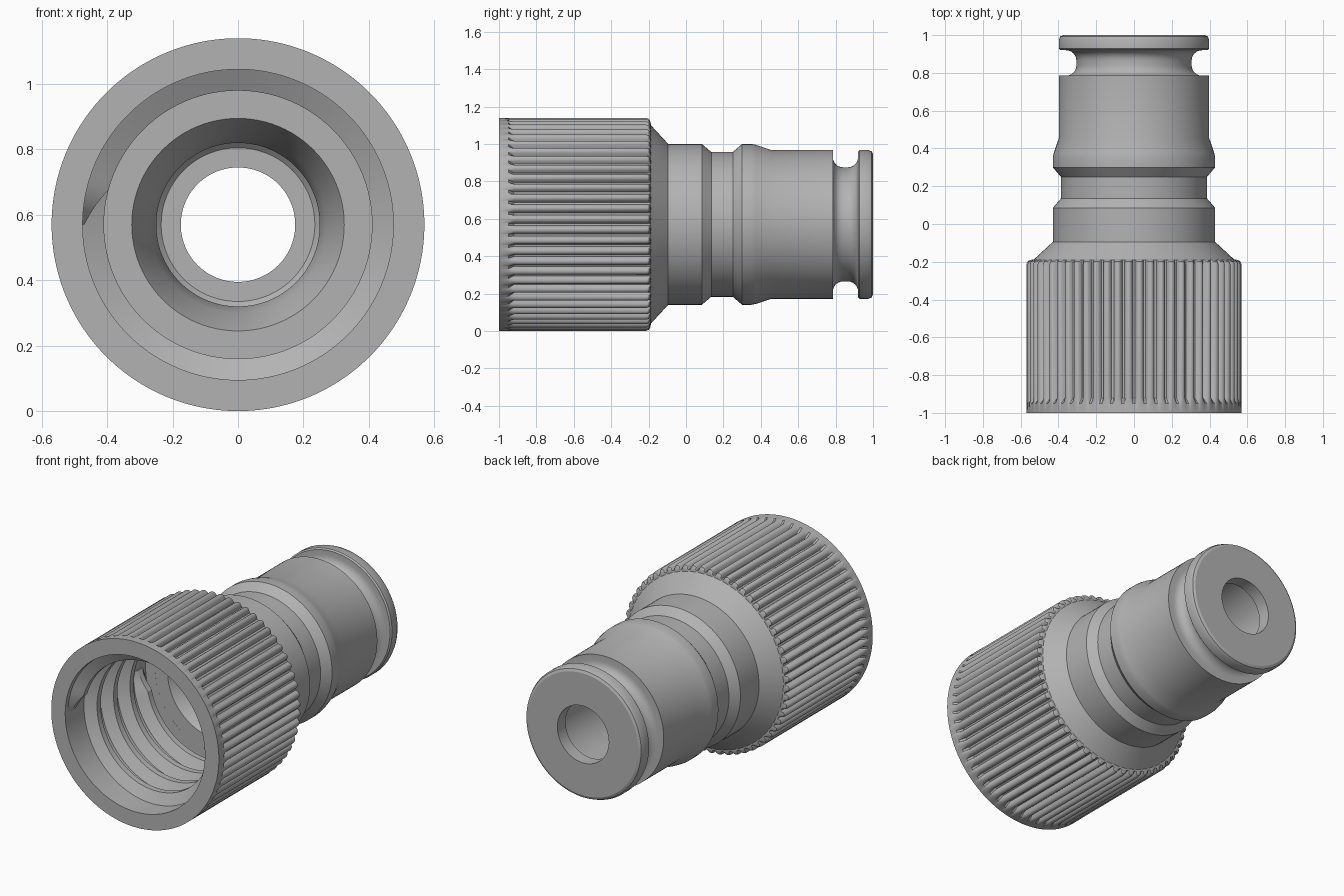
import bpy, bmesh, math

if "Cube" in bpy.data.objects:
    bpy.data.objects.remove(bpy.data.objects["Cube"], do_unlink=True)

R = 0.57          # grip radius, also the height of the axis
RIBS = 60

grey = bpy.data.materials.new("plain grey")
grey.use_nodes = True
grey.diffuse_color = (0.45, 0.45, 0.45, 1)
grey.node_tree.nodes["Principled BSDF"].inputs["Base Color"].default_value = grey.diffuse_color


def polar(r, angle, y):
    return (r * math.cos(angle), y, R + r * math.sin(angle))


def finish(name, bm, angle):
    bmesh.ops.recalc_face_normals(bm, faces=bm.faces)
    mesh = bpy.data.meshes.new(name)
    bm.to_mesh(mesh)
    bm.free()
    mesh.materials.append(grey)
    obj = bpy.data.objects.new(name, mesh)
    bpy.context.collection.objects.link(obj)
    bpy.ops.object.select_all(action='DESELECT')
    obj.select_set(True)
    bpy.context.view_layer.objects.active = obj
    bpy.ops.object.shade_smooth_by_angle(angle=math.radians(angle))
    return obj


def bridge(bm, a, b, closed=True):
    n = len(a)
    for i in range(n if closed else n - 1):
        j = (i + 1) % n
        bm.faces.new((a[i], a[j], b[j], b[i]))


def lathe(name, profile, steps, rib=lambda i: 1.0, angle=25):
    """Revolve a closed profile of (y, radius, groove depth) about the long axis."""
    bm = bmesh.new()
    rings = []
    for y, r, depth in profile:
        rings.append([bm.verts.new(polar(r - depth * (1 - rib(i)), math.tau * i / steps, y))
                      for i in range(steps)])
    for k, ring in enumerate(rings):
        bridge(bm, ring, rings[(k + 1) % len(rings)])
    return finish(name, bm, angle)


# Ribbed grip: rounded ribs with narrow grooves that run out before the front rim
def rib_height(i):
    t = abs((i % 10) - 5) / 5
    return math.sqrt(max(0, 1 - (t / 0.75) ** 2))


DEPTH = 0.03
grip = [(-1, R, 0), (-0.95, R, 0), (-0.92, R, DEPTH), (-0.212, R, DEPTH),
        (-0.198, R - 0.006, DEPTH - 0.006), (-0.19, R - 0.02, DEPTH - 0.02),
        (-0.188, 0.535, 0), (-0.188, 0.41, 0), (-0.22, 0.41, 0),
        (-0.22, 0.475, 0), (-1, 0.475, 0)]
lathe("ribbed_grip", grip, RIBS * 10, rib_height, 35)

# Stepped spigot with a rounded seal groove, end flange and stepped bore
outside = [(-0.22, 0.325), (-0.22, 0.41), (-0.192, 0.41), (-0.192, 0.535),
           (-0.095, 0.43), (0.085, 0.43), (0.135, 0.387), (0.25, 0.387),
           (0.3, 0.43), (0.35, 0.43), (0.375, 0.425), (0.455, 0.398), (0.785, 0.398)]
GROOVE_R, FILLET = 0.305, 0.055
groove = []
for k in range(7):
    a = math.pi / 2 * k / 6
    groove.append((0.785 + FILLET * (1 - math.cos(a)), GROOVE_R + FILLET * (1 - math.sin(a))))
groove += [(1.705 - y, r) for y, r in reversed(groove)]
flange = [(0.92, 0.39), (0.928, 0.398), (0.975, 0.398), (0.993, 0.39), (1, 0.375)]
bore = [(1, 0.175), (0.92, 0.175), (0.92, 0.235), (0.905, 0.25),
        (0.0, 0.25), (-0.1, 0.27)]
lathe("stepped_spigot", [(y, r, 0) for y, r in outside + groove + flange + bore], 96)

# Internal thread: a tapered ridge wound clockwise into the grip
TURNS, PITCH, SEGS = 4, 0.16, 96
bm = bmesh.new()
sections = []
total = TURNS * SEGS
for i in range(total + 1):
    angle = math.pi - math.tau * i / SEGS
    y = -0.925 + PITCH * i / SEGS
    grow = min(1, i / 4, (total - i) / 4)
    crest = 0.47 - 0.06 * grow
    sections.append([bm.verts.new(polar(r, angle, y + dy)) for dy, r in
                     ((-0.055, 0.48), (-0.018, crest), (0.018, crest), (0.055, 0.48))])
for a, b in zip(sections, sections[1:]):
    bridge(bm, a, b)
bm.faces.new(sections[0])
bm.faces.new(sections[-1])
finish("internal_thread", bm, 25)
